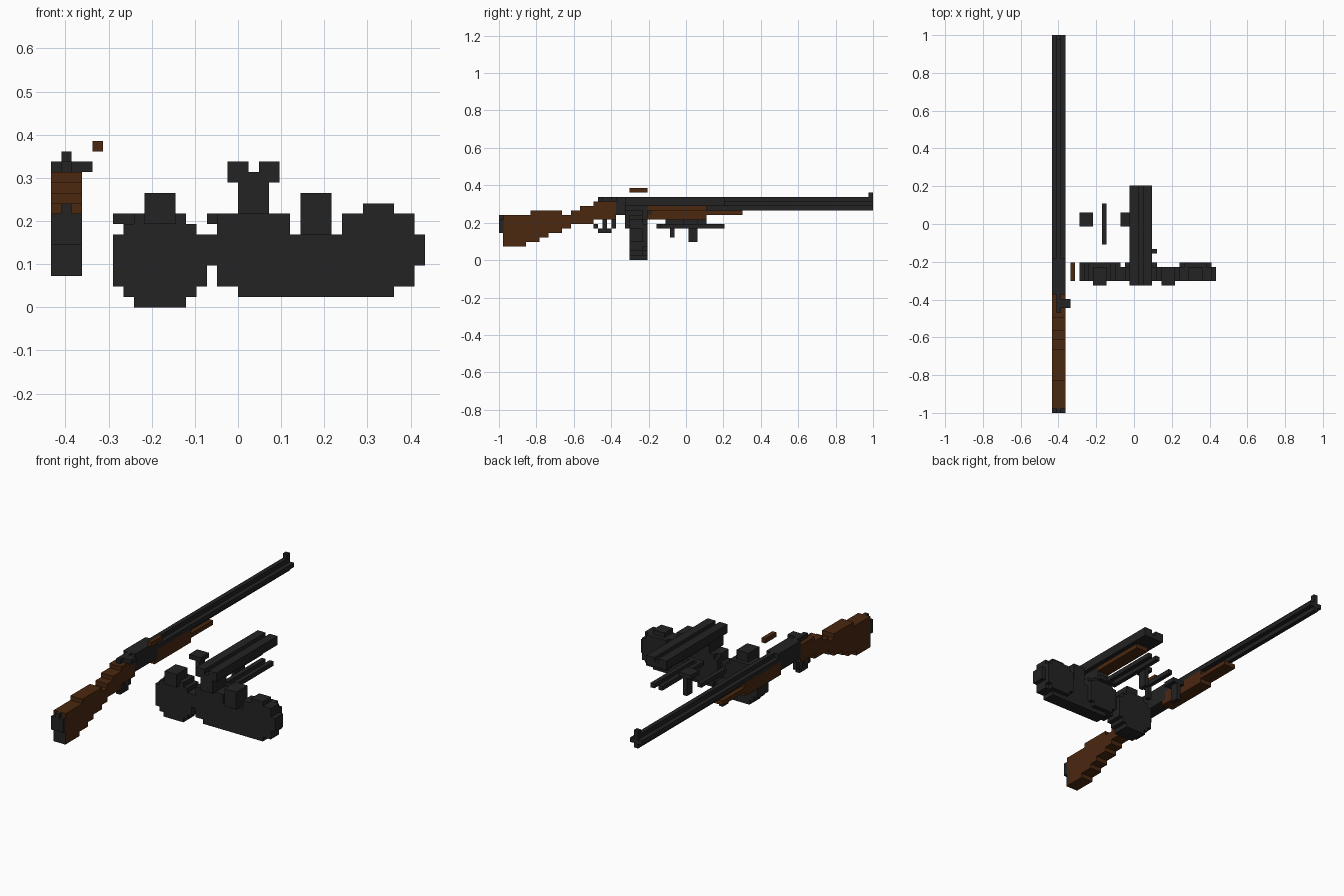
import bpy
import bmesh
from math import sqrt
from mathutils import Matrix, Vector

cube = bpy.data.objects.get("Cube")
if cube:
    bpy.data.objects.remove(cube, do_unlink=True)

UNIT = 2 / 83                                  # edge of one block
ORIGIN = Vector((-18 * UNIT, -1, 0))           # corner of the block grid


def material(name, colour):
    mat = bpy.data.materials.new(name)
    mat.use_nodes = True
    mat.diffuse_color = (*colour, 1)
    shader = mat.node_tree.nodes["Principled BSDF"]
    shader.inputs["Base Color"].default_value = (*colour, 1)
    shader.inputs["Roughness"].default_value = 0.8
    return mat


STEEL = material("dark_steel", (0.017, 0.017, 0.017))
WOOD = material("walnut_wood", (0.07, 0.021, 0.005))


def part(name, mat, *boxes):
    """One object from boxes, each given as x, y and z ranges in blocks."""
    bm = bmesh.new()
    for spans in boxes:
        low = Vector([span[0] for span in spans])
        high = Vector([span[1] for span in spans])
        place = Matrix.Translation(ORIGIN + (low + high) / 2 * UNIT)
        size = Matrix.Diagonal((*((high - low) * UNIT), 1))
        bmesh.ops.create_cube(bm, size=1, matrix=place @ size)
    mesh = bpy.data.meshes.new(name)
    bm.to_mesh(mesh)
    bm.free()
    mesh.materials.append(mat)
    obj = bpy.data.objects.new(name, mesh)
    bpy.context.collection.objects.link(obj)
    return obj


def disc(centre_x, centre_z, limit, depth):
    """Rows of blocks that fill a stepped disc facing the front."""
    rows = []
    for dz in range(-4, 5):
        if limit >= dz * dz:
            half = int(sqrt(limit - dz * dz)) + 0.5
            rows.append(((centre_x - half, centre_x + half), depth,
                         (centre_z + dz - 0.5, centre_z + dz + 0.5)))
    return rows


FULL, MID = (0, 3), (1, 2)                     # rifle width and centre column

# Rifle stock: stepped columns of start, end, bottom and top
steps = [(1, 6, 3, 10), (6, 7, 4, 10), (7, 9, 4, 11), (9, 11, 5, 11),
         (11, 14, 6, 11), (14, 16, 7, 10), (16, 18, 8, 11),
         (18, 21, 8, 12), (21, 26, 9, 13)]
part("rifle_stock", WOOD, *[(FULL, (a, b), (low, top)) for a, b, low, top in steps])
part("butt_plate", STEEL,
     (FULL, (0, 1), (6, 9)),
     (MID, (0, 1), (9, 10)),
     (FULL, (0.9, 2), (3, 6)))

# Rifle metalwork
part("receiver", STEEL,
     (FULL, (26, 34), (10, 14)),
     (MID, (22, 26), (12, 14)))
part("bolt_handle", STEEL, ((2, 4), (23, 25), (13, 14)))
part("barrel", STEEL,
     (FULL, (34, 83), (12, 13)),
     (MID, (34, 83), (11, 14)))
part("front_sight", STEEL, (MID, (82, 83), (14, 15)))
part("trigger_guard", STEEL,
     (MID, (21, 22), (7, 8)),
     (MID, (22, 25), (6, 7)),
     (MID, (25, 26), (7, 9)))
part("trigger", STEEL, (MID, (23, 24), (7, 9)))

# Rifle forend
part("forend", WOOD,
     (FULL, (33, 46), (9, 12)),
     (FULL, (46, 54), (10, 11)))

# Round drum magazine
part("drum_magazine", STEEL, *disc(10.5, 4.5, 20, (29, 33)))
part("drum_neck", STEEL, ((9, 12), (28, 32), (8, 11)))

# Twin drum magazine: two drums mirrored about a joining box
for side, x in (("right", 19.5), ("left", 31.5)):
    part(side + "_twin_drum", STEEL, *disc(x, 5.5, 18, (29, 32)))
    part(side + "_twin_drum_back", STEEL, *disc(x, 5.5, 13, (32, 33)))
part("twin_drum_bridge", STEEL, ((18, 33), (29, 32), (1, 7)))
part("twin_drum_neck", STEEL, ((24, 27), (28, 32), (7, 11)))

# Grooved rail cover with wooden underside
LENGTH = (28, 50)
part("rail_cover", STEEL,
     ((17, 22), LENGTH, (12, 13)),
     ((17, 19), LENGTH, (13, 14)),
     ((20, 22), LENGTH, (13, 14)))
part("cover_block", STEEL, ((18, 21), (28, 33), (9, 12)))
part("cover_grip", WOOD, ((18, 21), (33, 46), (11, 12)))

# Folded legs with their pivot
for side, x in (("right", 18), ("left", 20)):
    part(side + "_folded_leg", STEEL, ((x, x + 1), (35, 50), (7, 8)))
part("leg_pivot", STEEL, ((18, 23), (35, 36), (7, 8)))

# Hand grips: a flat plate on a stem
for side, x in (("right", 6), ("left", 15)):
    part(side + "_hand_grip", STEEL,
         ((x, x + 3), (41, 44), (8, 9)),
         ((x + 1, x + 2), (42, 44), (4, 8)))

# Loose rod with a hook, and loose wooden bar
part("loose_rod", STEEL,
     (((11, 12), (37, 46), (8, 9))),
     (((11, 12), (38, 39), (5, 8))))
part("wooden_bar", WOOD, ((4, 5), (29, 33), (15, 16)))
